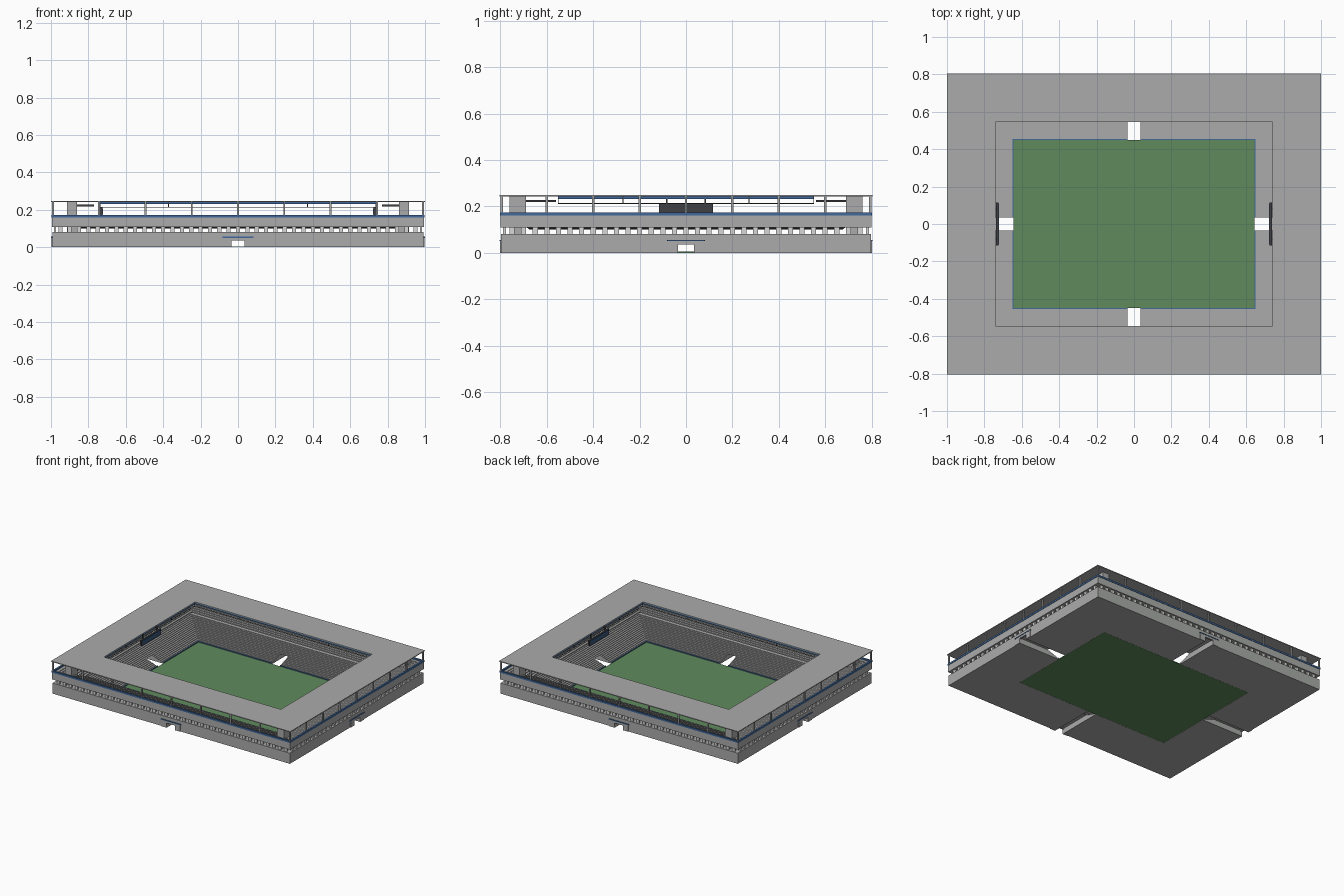
import bpy, bmesh

if "Cube" in bpy.data.objects:
    bpy.data.objects.remove(bpy.data.objects["Cube"])

PX, PY = 0.645, 0.45          # half size of the pitch; rings are offset outwards from it


def mat(name, rgb):
    m = bpy.data.materials.new(name)
    m.diffuse_color = (*rgb, 1)
    m.use_nodes = True
    m.node_tree.nodes["Principled BSDF"].inputs["Base Color"].default_value = m.diffuse_color
    return m


CONCRETE = mat("concrete_grey", (0.40, 0.41, 0.40))
WHITE = mat("pale_column", (0.68, 0.68, 0.67))
GRASS = mat("grass_green", (0.115, 0.26, 0.11))
BLUE = mat("trim_blue", (0.055, 0.14, 0.33))
SCREEN = mat("screen_blue", (0.04, 0.10, 0.20))
DARK = mat("dark_steel", (0.05, 0.05, 0.06))


def finish(bm, name, material):
    bmesh.ops.recalc_face_normals(bm, faces=bm.faces)
    me = bpy.data.meshes.new(name)
    bm.to_mesh(me)
    bm.free()
    ob = bpy.data.objects.new(name, me)
    bpy.context.collection.objects.link(ob)
    if material:
        me.materials.append(material)
    return ob


def boxes(name, material, spans):
    """One object from boxes given as (x0, x1, y0, y1, z0, z1)."""
    bm = bmesh.new()
    for x0, x1, y0, y1, z0, z1 in spans:
        vs = bmesh.ops.create_cube(bm, size=1)["verts"]
        for v in vs:
            v.co = ((x0 + x1) / 2 + v.co.x * (x1 - x0),
                    (y0 + y1) / 2 + v.co.y * (y1 - y0),
                    (z0 + z1) / 2 + v.co.z * (z1 - z0))
    return finish(bm, name, material)


def ring(name, material, profile):
    """Sweep a closed (offset, z) profile round the rectangle."""
    bm = bmesh.new()
    loops = [[bm.verts.new((sx * (PX + d), sy * (PY + d), z)) for d, z in profile]
             for sx, sy in ((1, 1), (-1, 1), (-1, -1), (1, -1))]
    n = len(profile)
    for i in range(4):
        a, b = loops[i], loops[(i + 1) % 4]
        for j in range(n):
            k = (j + 1) % n
            bm.faces.new((a[j], a[k], b[k], b[j]))
    return finish(bm, name, material)


def band(name, material, d0, d1, z0, z1):
    return ring(name, material, [(d0, z0), (d1, z0), (d1, z1), (d0, z1)])


def steps(d0, z0, d1, z1, n):
    pts = []
    for i in range(n):
        z = z0 + (z1 - z0) * (i + 1) / n
        pts += [(d0 + (d1 - d0) * i / n, z), (d0 + (d1 - d0) * (i + 1) / n, z)]
    return pts


def mirror4(spans):
    out = []
    for x0, x1, y0, y1, z0, z1 in spans:
        for a, b in ((x0, x1), (-x1, -x0)):
            for c, d in ((y0, y1), (-y1, -y0)):
                out.append((a, b, c, d, z0, z1))
    return out


# pitch
boxes("pitch", GRASS, [(-PX, PX, -PY, PY, 0, 0.005)])

# lower stand with stepped rows, and boards round the pitch
lower = ring("lower_stand", CONCRETE,
             [(0.348, 0), (0.001, 0)] + steps(0.001, 0.004, 0.225, 0.08, 16) + [(0.348, 0.08)])
boards = band("pitch_boards", BLUE, 0.0, 0.004, 0.005, 0.013)

# four entrance tunnels cut through the stand
for cut in ((-0.035, 0.035, -2, 2, -0.1, 0.0405), (-2, 2, -0.035, 0.035, -0.1, 0.0405)):
    cutter = boxes("tunnel_cutter", None, [cut])
    for ob in (lower, boards):
        m = ob.modifiers.new("tunnel", "BOOLEAN")
        m.operation, m.solver, m.object = "DIFFERENCE", "EXACT", cutter
        bpy.context.view_layer.objects.active = ob
        bpy.ops.object.modifier_apply(modifier=m.name)
    bpy.data.objects.remove(cutter)

# entrance portals with blue canopies
portal, canopy = [], []
for s in (-1, 1):
    def face(a, b, h0, h1):
        return sorted((s * h0, s * h1)), a, b
    for a, b, z0, z1 in ((-0.078, -0.035, 0, 0.05), (0.035, 0.078, 0, 0.05), (-0.035, 0.035, 0.035, 0.05)):
        y0, y1 = sorted((s * 0.79, s * 0.803))
        x0, x1 = sorted((s * 0.985, s * 0.998))
        portal += [(a, b, y0, y1, z0, z1), (x0, x1, a, b, z0, z1)]
    y0, y1 = sorted((s * 0.79, s * 0.805))
    x0, x1 = sorted((s * 0.985, s * 1.0))
    canopy += [(-0.083, 0.083, y0, y1, 0.05, 0.056), (x0, x1, -0.083, 0.083, 0.05, 0.056)]
boxes("entrance_portals", CONCRETE, portal)
boxes("entrance_canopies", BLUE, canopy)

# short columns of the open concourse
cols = []
for i in range(-19, 20):
    x = i * 0.05
    for s in (-1, 1):
        y = s * 0.783
        cols.append((x - 0.011, x + 0.011, y - 0.006, y + 0.006, 0.08, 0.109))
for i in range(-15, 16):
    y = i * 0.05
    for s in (-1, 1):
        x = s * 0.978
        cols.append((x - 0.006, x + 0.006, y - 0.011, y + 0.011, 0.08, 0.109))
boxes("concourse_columns", WHITE, cols)

# upper stand, its dark soffit and the blue parapet
ring("upper_stand", CONCRETE,
     [(0.35, 0.108), (0.185, 0.108)] + steps(0.185, 0.112, 0.335, 0.162, 9) + [(0.35, 0.162)])
ring("upper_soffit", DARK, [(0.186, 0.108), (0.205, 0.1), (0.225, 0.1), (0.235, 0.108)])
band("parapet", BLUE, 0.34, 0.353, 0.16, 0.173)

# corner stair towers and dark corner platforms
boxes("corner_towers", CONCRETE, mirror4([(0.86, 0.915, 0.69, 0.76, 0.075, 0.243)]))
boxes("corner_platforms", DARK, mirror4([(0.77, 0.86, 0.56, 0.69, 0.218, 0.227)]))

# roof posts on the outer wall
posts = []
w = 0.005
for i in range(9):
    x = -0.99 + i * 0.2475
    for y in (-0.795, 0.795):
        posts.append((x - w, x + w, y - w, y + w, 0.16, 0.244))
for i in range(-3, 4):
    y = i * 0.2
    for x in (-0.99, 0.99):
        posts.append((x - w, x + w, y - w, y + w, 0.16, 0.244))
boxes("roof_posts", CONCRETE, posts)

# roof, inner fascia and thin rail hung below it
band("roof", CONCRETE, 0.095, 0.355, 0.242, 0.248)
band("roof_fascia", BLUE, 0.095, 0.101, 0.232, 0.242)
band("lighting_rail", DARK, 0.1, 0.103, 0.211, 0.214)
boxes("rail_hangers", DARK, mirror4([(0.745, 0.748, 0.55, 0.553, 0.211, 0.242),
                                     (0.37, 0.373, 0.55, 0.553, 0.211, 0.242),
                                     (0.745, 0.748, 0.27, 0.273, 0.211, 0.242)]))

# scoreboards at both ends, with inward screens and hangers
boxes("scoreboards", DARK, [(a, b, -0.116, 0.116, 0.17, 0.212) for a, b in ((0.724, 0.738), (-0.738, -0.724))])
boxes("scoreboard_screens", SCREEN,
      [(a, b, -0.109, 0.109, 0.174, 0.208) for a, b in ((0.721, 0.725), (-0.725, -0.721))])
boxes("scoreboard_hangers", DARK, mirror4([(0.735, 0.742, 0.08, 0.086, 0.2, 0.243)]))
